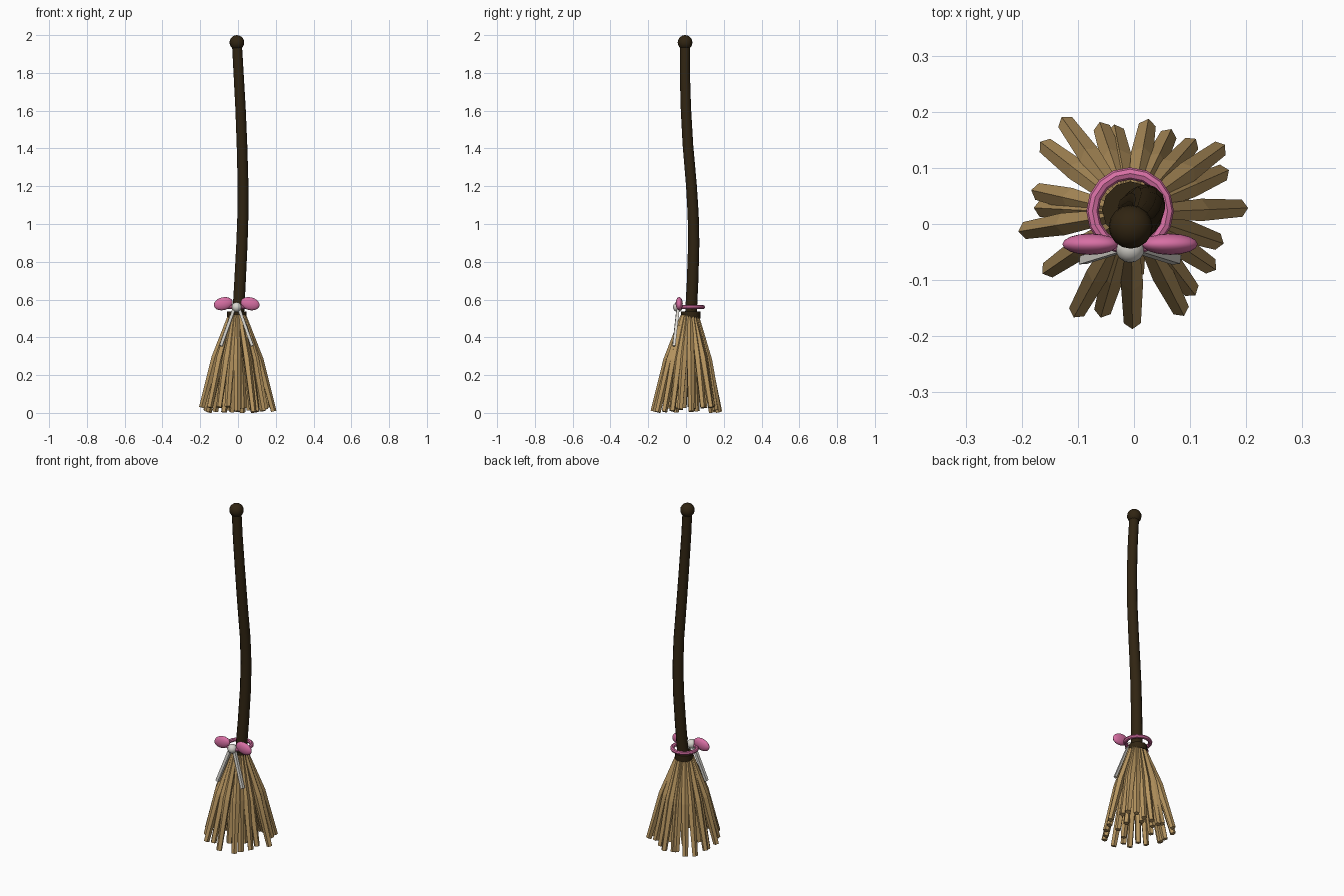
import bpy, bmesh, random
from math import pi, sin, cos, radians
from mathutils import Vector

random.seed(4)
cube = bpy.data.objects.get("Cube")
if cube:
    bpy.data.objects.remove(cube, do_unlink=True)


def material(name, rgb):
    m = bpy.data.materials.new(name)
    m.use_nodes = True
    m.diffuse_color = (*rgb, 1)
    m.node_tree.nodes["Principled BSDF"].inputs["Base Color"].default_value = (*rgb, 1)
    return m


WOOD = material("dark wood", (0.03, 0.018, 0.006))
STRAW = material("straw", (0.47, 0.30, 0.115))
PINK = material("pink ribbon", (0.68, 0.16, 0.37))
WHITE = material("pale ribbon", (0.69, 0.67, 0.62))


def finish(ob, name, mat, smooth=None):
    ob.name = name
    ob.data.materials.append(mat)
    if smooth:
        bpy.ops.object.select_all(action="DESELECT")
        ob.select_set(True)
        bpy.context.view_layer.objects.active = ob
        bpy.ops.object.shade_smooth_by_angle(angle=radians(smooth))
    return ob


def tube(bm, points, radii, sides, out, flat=1.0):
    """Closed tube along points, with one corner turned towards out."""
    pts = [Vector(p) for p in points]
    rings = []
    for i, p in enumerate(pts):
        t = (pts[min(i + 1, len(pts) - 1)] - pts[max(i - 1, 0)]).normalized()
        u = (out - t * out.dot(t)).normalized()
        v = t.cross(u)
        rings.append([bm.verts.new(p + radii[i] * (u * cos(a) * flat + v * sin(a)))
                      for a in (2 * pi * k / sides for k in range(sides))])
    for lo, hi in zip(rings, rings[1:]):
        for k in range(sides):
            j = (k + 1) % sides
            bm.faces.new((lo[k], lo[j], hi[j], hi[k]))
    bm.faces.new(rings[0][::-1])
    bm.faces.new(rings[-1])


def from_bmesh(bm, name, mat, smooth=None):
    bmesh.ops.recalc_face_normals(bm, faces=bm.faces)
    me = bpy.data.meshes.new(name)
    bm.to_mesh(me)
    bm.free()
    ob = bpy.data.objects.new(name, me)
    bpy.context.collection.objects.link(ob)
    return finish(ob, name, mat, smooth)


def ball(name, loc, scale, mat, tilt=0):
    bpy.ops.mesh.primitive_uv_sphere_add(segments=16, ring_count=10, location=loc,
                                         rotation=(0, tilt, 0))
    ob = bpy.context.object
    ob.scale = scale
    return finish(ob, name, mat, 40)


# Curved handle with its round knob
bm = bmesh.new()
path = [(0, 0.025, 0.5), (0.011, 0.035, 0.7), (0.021, 0.041, 0.9), (0.026, 0.038, 1.05),
        (0.027, 0.029, 1.2), (0.021, 0.01, 1.42), (0.013, -0.001, 1.62),
        (0.003, -0.006, 1.8), (-0.006, -0.005, 1.96)]
tube(bm, path, [0.031 - 0.0006 * i for i in range(len(path))], 12, Vector((1, 0, 0)))
from_bmesh(bm, "handle", WOOD, 40)
ball("knob", (-0.006, -0.005, 1.961), (0.039, 0.039, 0.039), WOOD)

# Collar and ribbon ring
bpy.ops.mesh.primitive_cylinder_add(vertices=12, radius=0.051, depth=0.035,
                                    location=(-0.006, 0.025, 0.518))
finish(bpy.context.object, "collar", WOOD, 40)
bpy.ops.mesh.primitive_torus_add(major_segments=16, minor_segments=8, major_radius=0.067,
                                 minor_radius=0.011, location=(-0.007, 0.023, 0.56))
finish(bpy.context.object, "ribbon_ring", PINK, 40)

# Bow: two loops, a knot and two hanging tails
BOW_X = -0.007
for side, label in ((1, "left"), (-1, "right")):
    ball("bow_loop_" + label, (BOW_X + side * 0.071, -0.036, 0.578),
         (0.051, 0.019, 0.034), PINK, side * radians(14))
    bm = bmesh.new()
    tube(bm, [(BOW_X + side * 0.012, -0.042, 0.555), (BOW_X + side * 0.083, -0.064, 0.355)],
         [0.012, 0.012], 4, Vector((1, -1, 0)), 0.8)
    from_bmesh(bm, "bow_tail_" + label, WHITE)
ball("bow_knot", (BOW_X, -0.043, 0.56), (0.026, 0.026, 0.026), WHITE)

# Straw bristles fanning out from the collar
tips = [(-0.12, 0.178), (-0.155, 0.137), (-0.056, 0.167), (-0.032, 0.162), (0.023, 0.172),
        (0.06, 0.155), (0.1, 0.14), (0.15, 0.132), (0.155, 0.09), (0.188, 0.028),
        (0.145, -0.03), (0.133, -0.073), (0.1, -0.115), (0.082, -0.15), (-0.003, -0.172),
        (-0.055, -0.152), (-0.1, -0.153), (-0.15, -0.08), (-0.191, -0.011),
        (-0.163, 0.028), (-0.168, 0.057)]
# Shorter spread for the inner bundle
tips += [(-0.005 + 0.095 * cos(a), 0.01 + 0.095 * sin(a))
         for a in (2 * pi * k / 7 + 0.3 for k in range(7))]
CENTRE = Vector((-0.005, 0.02, 0))
bm = bmesh.new()
for x, y in tips:
    tip = Vector((x, y, random.uniform(0.01, 0.045)))
    out = Vector((x, y, 0)) - CENTRE
    base = CENTRE + out.normalized() * min(0.036, out.length * 0.25) + Vector((0, 0, 0.515))
    mid = base.lerp(tip, 0.47) + out * 0.05
    tube(bm, [base, mid, tip], [0.013, 0.021, 0.016], 5, out)
bm.verts.ensure_lookup_table()
# Rest the lowest straw on the ground
drop = min(v.co.z for v in bm.verts)
for v in bm.verts:
    if v.co.z < 0.1:
        v.co.z -= drop
from_bmesh(bm, "bristles", STRAW)
